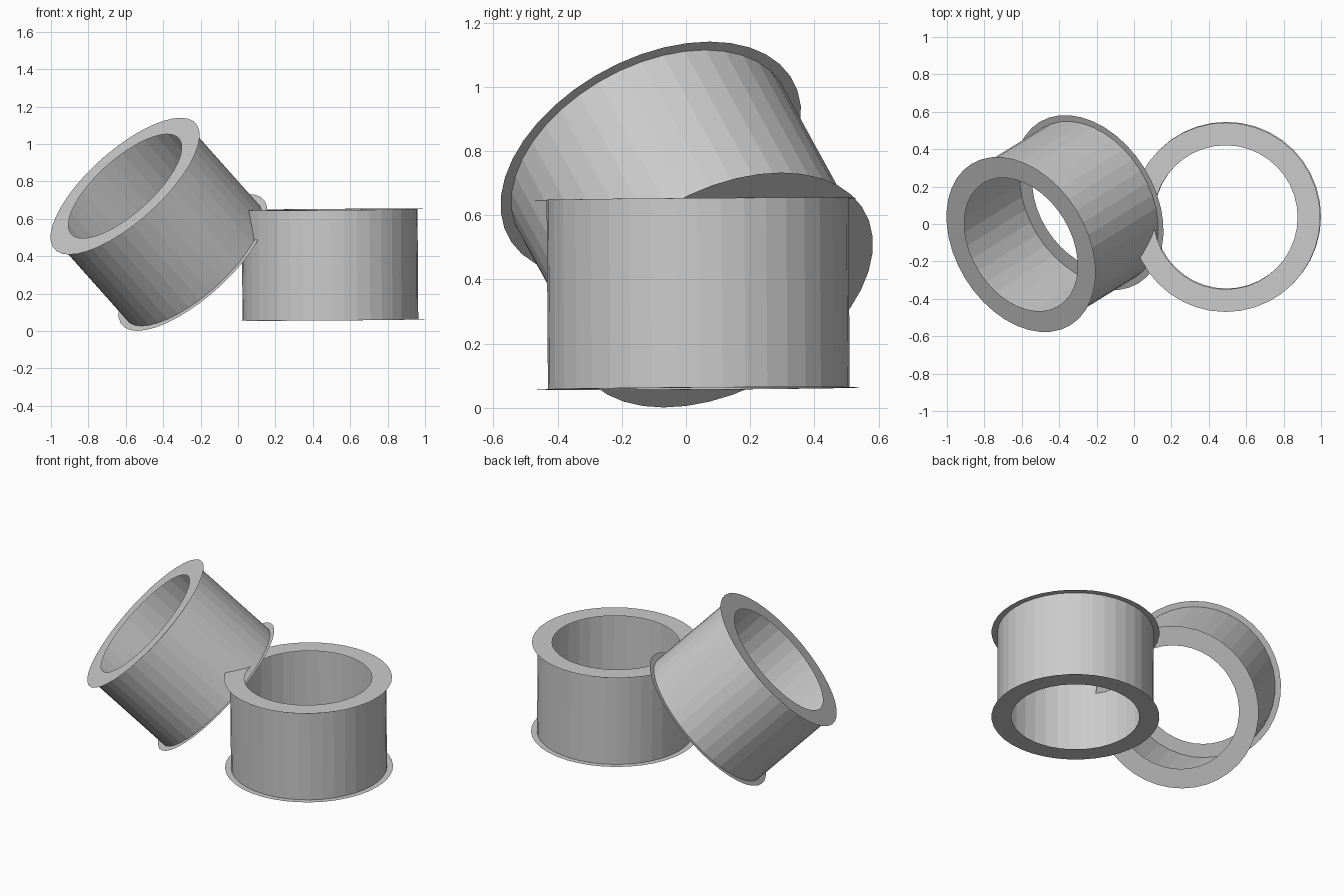
import bpy, bmesh, math
from mathutils import Vector

if "Cube" in bpy.data.objects:
    bpy.data.objects.remove(bpy.data.objects["Cube"])

WALL_R, HOLE_R, RIM_R, LENGTH, SIDES = 0.47, 0.385, 0.506, 0.59, 40

grey = bpy.data.materials.new("light grey")
grey.diffuse_color = (0.6, 0.6, 0.6, 1)
grey.use_nodes = True
grey.node_tree.nodes["Principled BSDF"].inputs["Base Color"].default_value = grey.diffuse_color


def circle(bm, r, z):
    return [bm.verts.new((r * math.cos(2 * math.pi * i / SIDES),
                          r * math.sin(2 * math.pi * i / SIDES), z))
            for i in range(SIDES)]


def bridge(bm, a, b):
    for i in range(SIDES):
        j = (i + 1) % SIDES
        bm.faces.new((a[i], a[j], b[j], b[i]))


def flanged_ring(name, base, axis):
    bm = bmesh.new()
    # thin tube wall
    bridge(bm, circle(bm, WALL_R, 0), circle(bm, WALL_R, LENGTH))
    # flat flange at each end, facing outward
    bridge(bm, circle(bm, HOLE_R, 0), circle(bm, RIM_R, 0))
    bridge(bm, circle(bm, RIM_R, LENGTH), circle(bm, HOLE_R, LENGTH))
    mesh = bpy.data.meshes.new(name)
    bm.to_mesh(mesh)
    bm.free()
    mesh.materials.append(grey)
    ob = bpy.data.objects.new(name, mesh)
    ob.location = base
    ob.rotation_euler = Vector(axis).to_track_quat('Z', 'Y').to_euler()
    bpy.context.collection.objects.link(ob)


# ring standing nearly upright
flanged_ring("upright_ring", (0.494, 0.04, 0.06), (-0.007, -0.007, 1))
# ring leaning against it
flanged_ring("leaning_ring", (-0.241, 0.114, 0.367), (-0.6155, -0.379, 0.691))
